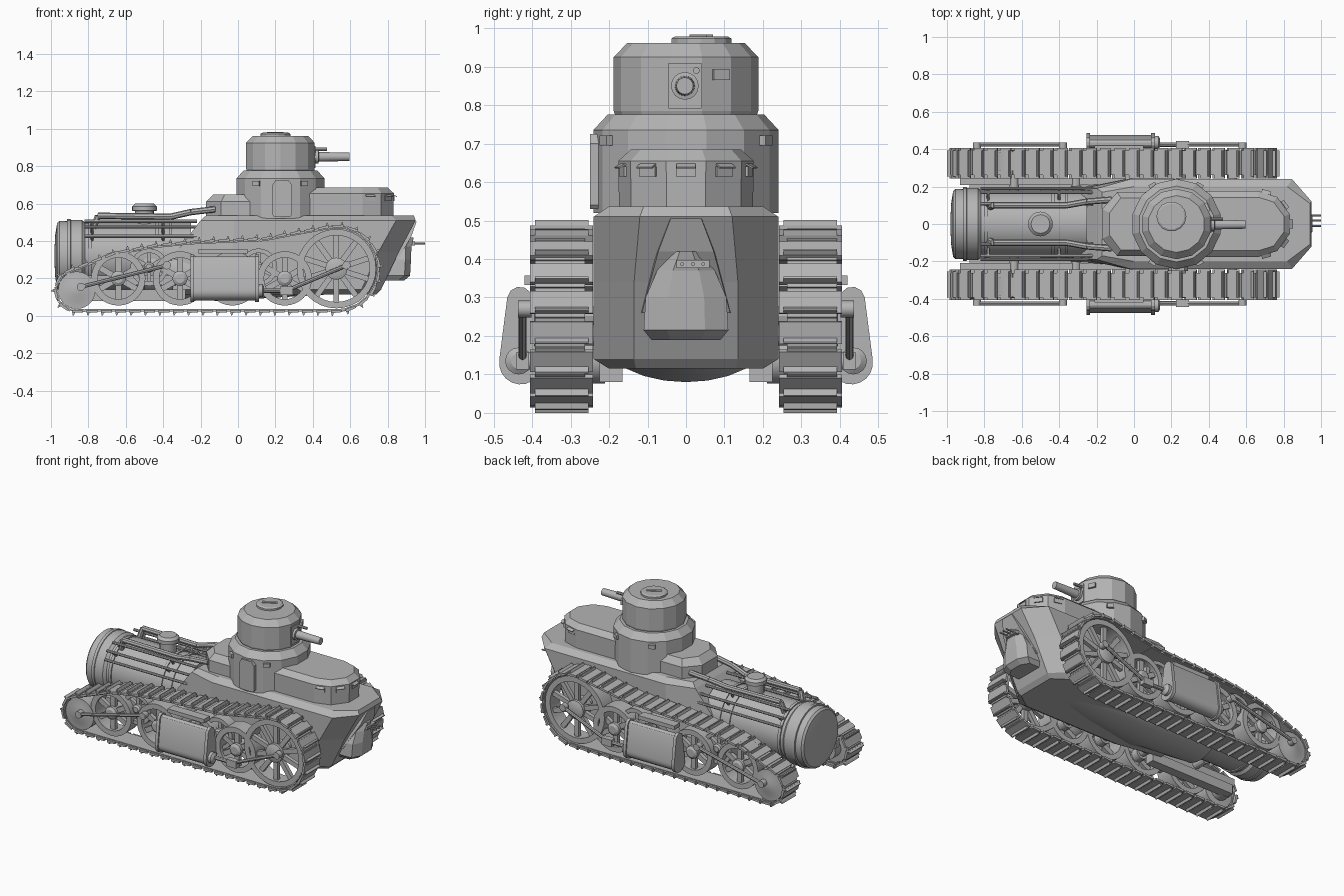
import bpy, bmesh, math
from mathutils import Vector, Matrix

if "Cube" in bpy.data.objects:
    bpy.data.objects.remove(bpy.data.objects["Cube"])

grey = bpy.data.materials.new("plain grey")
grey.use_nodes = True
GREY = (0.46, 0.46, 0.46, 1)
grey.diffuse_color = GREY
bsdf = next(n for n in grey.node_tree.nodes if n.type == 'BSDF_PRINCIPLED')
bsdf.inputs["Base Color"].default_value = GREY
bsdf.inputs["Roughness"].default_value = 0.7


def finish(name, bm, mirror=False, smooth=False):
    bmesh.ops.recalc_face_normals(bm, faces=bm.faces[:])
    me = bpy.data.meshes.new(name)
    bm.to_mesh(me)
    bm.free()
    me.materials.append(grey)
    ob = bpy.data.objects.new(name, me)
    bpy.context.collection.objects.link(ob)
    if smooth:
        me.polygons.foreach_set("use_smooth", [True] * len(me.polygons))
        me.set_sharp_from_angle(angle=math.radians(32))
    if mirror:
        m = ob.modifiers.new("both sides", 'MIRROR')
        m.use_axis = (False, True, False)


def loft(bm, rings, closed=False):
    """Skin equal rings of points; cap the ends unless closed into a loop."""
    vs = [[bm.verts.new(p) for p in r] for r in rings]
    n = len(vs[0])
    for a, b in zip(vs, vs[1:] + (vs[:1] if closed else [])):
        for i in range(n):
            bm.faces.new((a[i], a[(i + 1) % n], b[(i + 1) % n], b[i]))
    if not closed:
        bm.faces.new(vs[0])
        bm.faces.new(vs[-1])


def turn(bm, centre, axis, profile, n=16, closed=False, phase=0.0):
    """Lathe a profile of (distance along axis, radius)."""
    rot = Vector(axis).to_track_quat('Z', 'Y')
    loft(bm, [[Vector(centre) + rot @ Vector((r * math.cos(t), r * math.sin(t), d))
               for t in (math.tau * (i + phase) / n for i in range(n))]
              for d, r in profile], closed)


def rod(bm, a, b, r, n=8):
    d = Vector(b) - Vector(a)
    turn(bm, a, d, [(0, r), (d.length, r)], n)


def box(bm, centre, size, rot=None):
    m = Matrix.Translation(centre) @ (rot or Matrix()) @ Matrix.Diagonal((*size, 1))
    bmesh.ops.create_cube(bm, size=1, matrix=m)


def plan(half, z):
    """Closed plan outline from one half, mirrored in y."""
    return [(x, y, z) for x, y in half] + [(x, -y, z) for x, y in reversed(half)]


X, Y, Z = (1, 0, 0), (0, 1, 0), (0, 0, 1)

# Hull with raked, chamfered nose
bm = bmesh.new()
loft(bm, [plan([(.74, .13), (.64, .20), (-.05, .20), (-.33, .15)], .115),
          plan([(.765, .135), (.66, .24), (-.05, .24), (-.35, .17)], .14),
          plan([(.86, .135), (.75, .24), (-.03, .24), (-.33, .18)], .34),
          plan([(.95, .12), (.845, .24), (-.02, .24), (-.2, .19)], .51),
          plan([(.94, .11), (.82, .20), (0, .20), (-.17, .17)], .537)])
finish("hull", bm)

bm = bmesh.new()
loft(bm, [[(x, w * math.cos(i * math.tau / 24), z + h * math.sin(i * math.tau / 24)) for i in range(24)]
          for x, z, w, h in ((-.5, .26, .185, .17), (-.1, .2, .22, .12), (.75, .22, .13, .09))])
finish("hull_keel", bm, smooth=True)

# Nose fairing, nose box and its thin barrels
bm = bmesh.new()
loft(bm, [plan([(x, w), (.7, w + .02)], z) for x, w, z in
          ((.83, .115, .26), (.925, .072, .42), (.955, .04, .505))])
finish("nose_fairing", bm)
bm = bmesh.new()
loft(bm, [plan([(x, w * .45), (x - .03, w), (.75, w)], z) for x, w, z in
          ((.89, .09, .19), (.92, .11, .215), (.925, .105, .3), (.927, .075, .37), (.94, .035, .42))])
finish("nose_box", bm)
bm = bmesh.new()
box(bm, (.93, .018, .387), (.03, .085, .02))
for y in (-.01, .018, .045):
    rod(bm, (.9, y, .387), (1.0, y, .387), .005)
finish("nose_barrels", bm)

# Rear deckhouse and front cabin
bm = bmesh.new()
walls = [(-.17, .08), (-.09, .17), (.2, .17)]
loft(bm, [plan(walls, .5), plan(walls, .61), plan([(-.13, .06), (-.07, .14), (.2, .14)], .65)])
finish("rear_deckhouse", bm)


def cabin(r, z):
    arc = [(.665 + r * math.cos(t), r * math.sin(t)) for t in (math.radians(a) for a in (17, 55, 90))]
    return plan(arc + [(.25, r)], z)


bm = bmesh.new()
loft(bm, [cabin(.174, .52), cabin(.176, .655), cabin(.143, .685)])
finish("front_cabin", bm)
bm = bmesh.new()
for a in (-76, -36, 0, 36, 76):
    t = math.radians(a)
    d = Vector((math.cos(t), math.sin(t), 0))
    c = Vector((.665, 0, .627)) + d * .166
    spin = Matrix.Rotation(t, 4, 'Z')
    box(bm, c, (.014, .052, .026), spin)
    box(bm, c + d * .01 + Vector((0, 0, .015)), (.02, .05, .004), spin @ Matrix.Rotation(.5, 4, 'Y'))
finish("vision_slits", bm)

# Turret ring, turret and hatch
TX = .227
bm = bmesh.new()
turn(bm, (TX, 0, 0), Z, [(.52, .241), (.735, .241), (.776, .203)], 14, phase=.5)
finish("turret_ring", bm)
bm = bmesh.new()
turn(bm, (TX, 0, 0), Z, [(.77, .183), (.785, .188), (.925, .188), (.962, .152)], 14, phase=.5)
finish("turret", bm)
bm = bmesh.new()
turn(bm, (.2, .04, 0), Z, [(.955, .08), (.973, .08), (.979, .07)], 14)
box(bm, (.2, .04, .98), (.09, .02, .008), Matrix.Rotation(.5, 4, 'Z'))
finish("turret_hatch", bm)

# Main gun with mount plate, sight and pistol port
bm = bmesh.new()
box(bm, (.4, -.003, .85), (.03, .086, .118))
turn(bm, (.41, -.003, .85), X, [(0, .036), (.02, .036), (.022, .026), (.186, .022)], 16)
rod(bm, (.4, .027, .89), (.475, .027, .89), .009)
box(bm, (.39, .09, .879), (.02, .045, .028), Matrix.Rotation(.4, 4, 'Z'))
finish("main_gun", bm, smooth=True)

# Side door and ring vents
bm = bmesh.new()
door = [(.19, .53), (.28, .53), (.288, .54), (.288, .7), (.27, .725), (.2, .725), (.185, .7), (.185, .54)]
loft(bm, [[(x, y, z) for x, z in door] for y in (-.2, -.25)])
finish("side_door", bm)
bm = bmesh.new()
for x in (.1, .35):
    box(bm, (x, -.205, .708), (.04, .025, .025), Matrix.Rotation((x - TX) * 4, 4, 'Z'))
finish("ring_vents", bm, mirror=True)

# Boiler, end drum and steam dome
BZ = .32
bm = bmesh.new()
turn(bm, (0, 0, BZ), X, [(-.84, .178), (-.25, .18)], 28)
for x in (-.8, -.44, -.37):
    turn(bm, (x, 0, BZ), X, [(0, .186), (.018, .186)], 28)
finish("boiler", bm, smooth=True)
bm = bmesh.new()
turn(bm, (0, 0, BZ), X, [(-.98, .06), (-.977, .115), (-.967, .175), (-.955, .187), (-.915, .188), (-.913, .197),
                         (-.895, .197), (-.893, .193), (-.835, .193), (-.815, .175)], 28)
finish("boiler_drum", bm, smooth=True)
bm = bmesh.new()
turn(bm, (-.5, 0, 0), Z, [(.47, .05), (.56, .05), (.562, .066), (.585, .066), (.6, .05)], 20)
finish("steam_dome", bm, smooth=True)

# Pipes along the boiler
bm = bmesh.new()
for y, z in ((.108, .505), (.17, .475), (.19, .425)):
    rod(bm, (-.82, y, z), (-.22, y, z), .009)
    for x in (-.78, -.4):
        rod(bm, (x, y, z), (x, y * .7, BZ + (z - BZ) * .7), .008, 6)
feed = [(-.77, .09, .47), (-.75, .1, .535), (-.36, .1, .53), (-.25, .12, .555), (-.12, .13, .57)]
for a, b in zip(feed, feed[1:]):
    rod(bm, a, b, .017)
finish("boiler_pipes", bm, mirror=True, smooth=True)


# Track: shoes laid evenly along a loop round drive wheel and idler
def arc(cx, cz, r, a0, a1):
    return [Vector((cx + r * math.cos(t), cz + r * math.sin(t)))
            for t in (math.radians(a0 + (a1 - a0) * i / 24) for i in range(25))]


DX, DZ, IX, IZ = .526, .252, -.862, .137
path = arc(DX, DZ, .223, -90, 102) + [Vector(p) for p in (
    (.33, .443), (.14, .408), (-.25, .39), (-.45, .37), (-.65, .333))] + arc(IX, IZ, .108, 108, 270)
path.append(path[0])
length = sum((b - a).length for a, b in zip(path, path[1:]))
SHOES = 50
pitch = length / SHOES


def along(s):
    s %= length
    for a, b in zip(path, path[1:]):
        d = (b - a).length
        if s <= d:
            return a.lerp(b, s / d if d else 0)
        s -= d
    return path[-1]


bm = bmesh.new()
h = pitch / 2
link = [(-h, -.008), (h, -.008), (h, .006), (-h, .006)]
plate = [(-.029, -.002), (.029, -.002), (.029, .01), (-.029, .014)]
grouser = [(-.029, .01), (-.012, .01), (-.02, .028), (-.025, .028)]
for i in range(SHOES):
    c = along(i * pitch)
    t = (along((i + .4) * pitch) - along((i - .4) * pitch)).normalized()
    for outline, y0, y1 in ((link, -.392, -.262), (plate, -.405, -.242), (grouser, -.393, -.254)):
        loft(bm, [[(c.x + t.x * u + t.y * v, y, c.y + t.y * u - t.x * v) for u, v in outline]
                  for y in (y0, y1)])
finish("tracks", bm, mirror=True)


# Spoked wheels
def wheel(bm, x, z, r, spokes, rim, thick, y=-.385, width=.1):
    turn(bm, (x, y, z), Y, [(0, r - rim), (0, r), (width, r), (width, r - rim)], 32, closed=True)
    turn(bm, (x, y - .01, z), Y, [(0, r * .17), (.01, r * .28), (width, r * .28)], 16)
    for i in range(spokes):
        spin = Matrix.Rotation(math.tau * i / spokes, 4, 'Y')
        mid = spin @ Vector((0, 0, r * .58))
        box(bm, (x + mid.x, y + .03, z + mid.z), (r * thick, .025, r * .75), spin)


bm = bmesh.new()
wheel(bm, DX, DZ, .212, 10, .034, .14)
finish("drive_wheels", bm, mirror=True, smooth=True)
bm = bmesh.new()
for x in (.25, -.03, -.31, -.64):
    wheel(bm, x, .2, .145, 6, .034, .22)
for x in (-.475, .11):
    wheel(bm, x, .26, .1, 6, .024, .22, -.36, .07)
finish("road_wheels", bm, mirror=True, smooth=True)
bm = bmesh.new()
turn(bm, (IX, -.4, IZ), Y, [(0, .03), (.01, .06), (.012, .1), (.13, .1), (.132, .06), (.19, .06)], 28)
finish("idler_wheels", bm, mirror=True, smooth=True)
bm = bmesh.new()
for x, z in ((DX, DZ), (.25, .2), (-.03, .2), (-.31, .2), (-.64, .2)):
    rod(bm, (x, -.3, z), (x, -.12, z), .025, 12)
box(bm, (-.36, -.225, .19), (1.14, .035, .05))
box(bm, (-.58, -.195, .11), (.6, .06, .06))
finish("axles_and_side_beams", bm, mirror=True)


# Steam cylinder casing with end flanges
def teardrop(x, grow):
    pts = [(.432, .295, .03, a) for a in range(10, 181, 34)] + [(.43, .13, .053, a) for a in range(180, 371, 19)]
    return [(x, -(y + (r + grow) * math.cos(math.radians(a))), z + (r + grow) * math.sin(math.radians(a)))
            for y, z, r, a in pts]


bm = bmesh.new()
for x0, x1, g in ((-.24, .1, -.006), (-.255, -.235, .003), (.092, .112, .003)):
    loft(bm, [teardrop(x0, g), teardrop(x1, g)])
turn(bm, (.1, -.435, .135), X, [(0, .035), (.03, .035), (.04, .02)], 16)
box(bm, (-.08, -.39, .345), (.26, .06, .025))
finish("steam_cylinders", bm, mirror=True, smooth=True)

# Driving and coupling rods
bm = bmesh.new()
for a, b in (((.26, .135), (.58, .27)), ((-.84, .155), (-.38, .27))):
    p, q = Vector((a[0], -.425, a[1])), Vector((b[0], -.425, b[1]))
    rod(bm, p, q, .011, 8)
    for c in (p, q):
        turn(bm, c - Vector((0, .012, 0)), Y, [(0, .022), (.035, .022)], 12)
rod(bm, (.1, -.425, .135), (.26, -.425, .135), .012)
box(bm, (.26, -.425, .135), (.07, .035, .045))
finish("drive_rods", bm, mirror=True, smooth=True)
